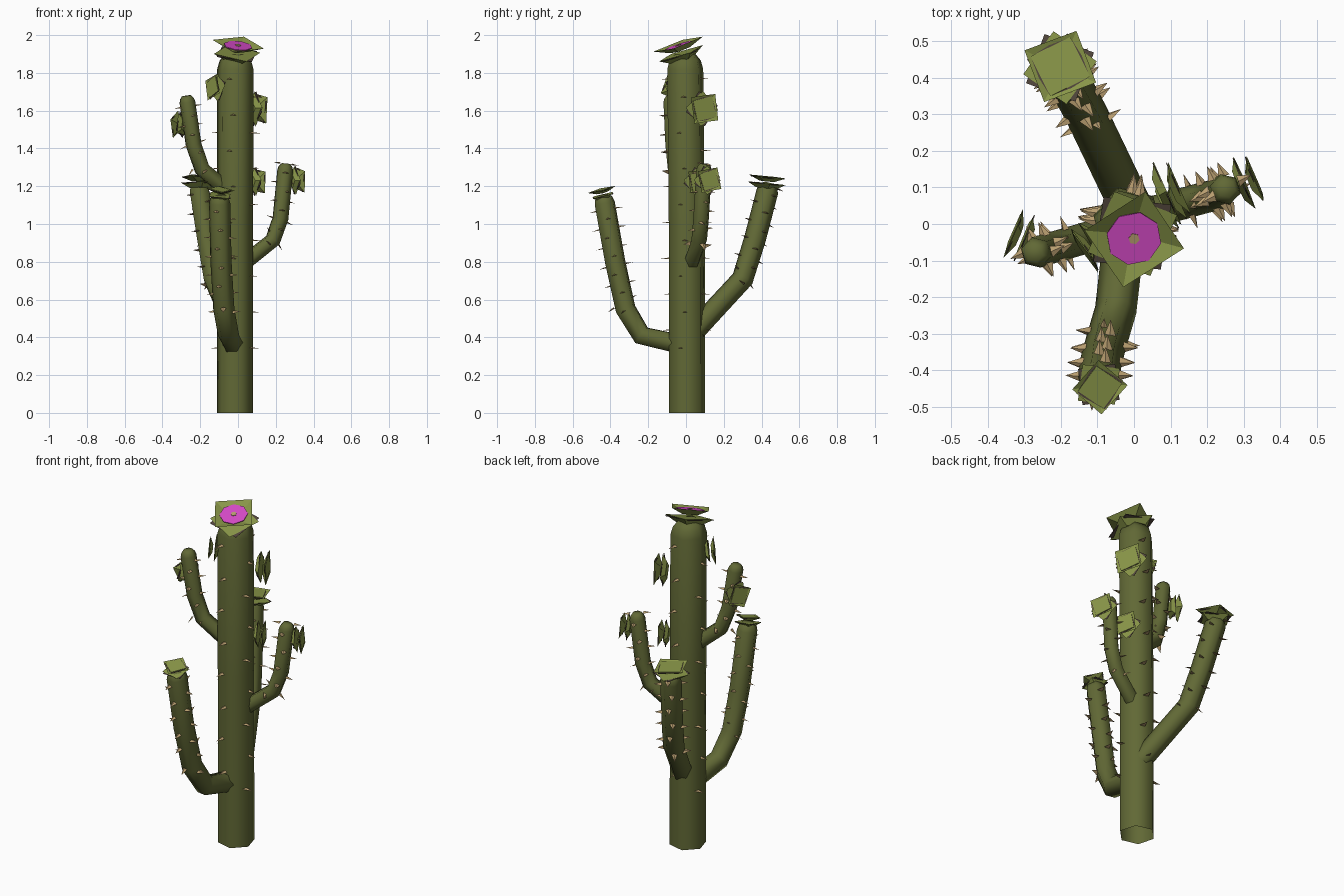
import bpy, bmesh, math
from mathutils import Vector, Matrix

if "Cube" in bpy.data.objects:
    bpy.data.objects.remove(bpy.data.objects["Cube"])

def mat(name, c):
    m = bpy.data.materials.new(name)
    m.diffuse_color = (*c, 1)
    m.use_nodes = True
    m.node_tree.nodes["Principled BSDF"].inputs["Base Color"].default_value = m.diffuse_color
    return m

GREEN = mat("cactus green", (0.12, 0.14, 0.036))
BUD = mat("bud light green", (0.25, 0.305, 0.065))
BROWN = mat("bud brown", (0.085, 0.062, 0.045))
PINK = mat("flower magenta", (0.68, 0.07, 0.58))
TAN = mat("spine tan", (0.48, 0.34, 0.16))

def finish(bm, name, mats, smooth=False):
    bmesh.ops.recalc_face_normals(bm, faces=bm.faces)
    me = bpy.data.meshes.new(name)
    bm.to_mesh(me)
    bm.free()
    for m in mats:
        me.materials.append(m)
    for p in me.polygons:
        p.use_smooth = smooth
    ob = bpy.data.objects.new(name, me)
    bpy.context.collection.objects.link(ob)
    return ob

def frame(t, side):
    u = (side - t * side.dot(t)).normalized()
    return u, t.cross(u).normalized()

# six-sided stem swept along a path, open at the bottom, with a chamfered tip
def stem(name, pts, r, side, n_sides=6):
    pts = [Vector(p) for p in pts]
    n = len(pts)
    tang = []
    for i in range(n):
        a = (pts[i] - pts[max(i - 1, 0)]).normalized()
        b = (pts[min(i + 1, n - 1)] - pts[i]).normalized()
        tang.append((a + b).normalized())
    rings = [(p, t, r) for p, t in zip(pts, tang)]
    end, t = pts[-1], tang[-1]
    rings += [(end + t * r * 0.45, t, r * 0.87), (end + t * r * 0.8, t, r * 0.58)]
    bm = bmesh.new()
    loops = []
    for p, t, rad in rings:
        u, v = frame(t, side)
        loops.append([])
        for k in range(n_sides):
            a = k * math.tau / n_sides
            q = p + (u * math.cos(a) + v * math.sin(a)) * rad
            q.z = max(q.z, 0)
            loops[-1].append(bm.verts.new(q))
    for a, b in zip(loops, loops[1:]):
        for k in range(n_sides):
            j = (k + 1) % n_sides
            bm.faces.new((a[k], a[j], b[j], b[k]))
    bm.faces.new(loops[-1])
    finish(bm, name, [GREEN], True)

# flat pointed spines standing on the sides of a stem
def spines(name, pts, r, side, start, step, length, width):
    pts = [Vector(p) for p in pts]
    bm = bmesh.new()
    d, k = start, 0
    for a, b in zip(pts, pts[1:]):
        seg = (b - a).length
        t = (b - a).normalized()
        u, v = frame(t, side)
        while d < seg:
            for j, o in enumerate((u, v, -u, -v)):
                c = a + t * (d + (0.4 * step if j % 2 else -0.1 * step)) + o * r * 0.85
                s = t.cross(o) * width / 2
                c2 = c + s * (0.6 if (k + j) % 2 else -0.6)
                q = [bm.verts.new(x) for x in (c2 - s, c2 + s, c2 + t * 0.008,
                                               c2 + o * (length + r * 0.12) + s * 0.4)]
                for f in ((0, 1, 2), (0, 1, 3), (1, 2, 3), (2, 0, 3)):
                    bm.faces.new([q[i] for i in f])
            d += step
            k += 1
        d -= seg
    finish(bm, name, [TAN])

# square flared plate, optionally hollowed into a shallow bowl; local z is the bud axis
def plate(bm, M, z, size, h, rot, mi, sides=4, low=0.55, bowl=False):
    levels = [(z, low), (z + h, 1)] + ([(z + h * 0.4, 0.55)] if bowl else [])
    rings = []
    for zz, s in levels:
        rad = size * 0.707 * s
        angs = [rot + k * math.tau / sides for k in range(sides)]
        rings.append([bm.verts.new(M @ Vector((rad * math.cos(a), rad * math.sin(a), zz)))
                      for a in angs])
    fs = [bm.faces.new(rings[0][::-1]), bm.faces.new(rings[-1])]
    for a, b in zip(rings, rings[1:]):
        for k in range(sides):
            j = (k + 1) % sides
            fs.append(bm.faces.new((a[k], a[j], b[j], b[k])))
    for f in fs:
        f.material_index = mi

def bud(name, base, normal, size, rot=45, gap=0.035, flower=False):
    M = Matrix.Translation(base) @ Vector(normal).to_track_quat('Z', 'Y').to_matrix().to_4x4()
    rot = math.radians(rot)
    h = 0.17 * size
    bm = bmesh.new()
    plate(bm, M, 0, size * 0.95, h, rot + 0.6, 0)
    plate(bm, M, h * 0.8, size * 0.95, 0.003, rot + 0.85, 1, low=0.98)
    plate(bm, M, gap - 0.004, size, h, rot, 0, low=0.4, bowl=True)
    plate(bm, M, gap + h * 0.55, size * 0.87, 0.003, rot + 0.2, 1, low=0.98) if not flower else None
    if not flower:
        plate(bm, M, gap + h * 0.7, size * 0.8, 0.003, rot + 0.1, 0, low=1)
    else:
        # magenta bloom with a small tan centre
        plate(bm, M, gap + h * 0.55, 0.108, 0.004, rot, 2, sides=8, low=1)
        plate(bm, M, gap + h * 0.55 + 0.003, 0.022, 0.004, rot, 3, sides=6, low=1)
    finish(bm, name, [BUD, BROWN, PINK, TAN])

# trunk
W = math.radians(-14)
side = Vector((math.cos(W), math.sin(W), 0))
trunk = [(-0.016, 0.005, 0), (-0.016, 0.004, 1.0), (-0.014, -0.004, 1.82)]
stem("trunk", trunk, 0.099, side)
spines("trunk_spines", trunk, 0.099, side, 0.36, 0.19, 0.042, 0.034)

# arms: path, radius
arms = {
    "front_arm": ([(-0.03, -0.06, 0.37), (-0.05, -0.235, 0.41), (-0.075, -0.32, 0.55),
                   (-0.09, -0.375, 0.8), (-0.097, -0.43, 1.11)], 0.057),
    "back_arm": ([(-0.01, 0.05, 0.44), (-0.13, 0.30, 0.71), (-0.165, 0.365, 0.92),
                  (-0.203, 0.43, 1.17)], 0.058),
    "right_arm": ([(0.04, 0.03, 0.80), (0.185, 0.07, 0.915), (0.225, 0.08, 1.03),
                   (0.25, 0.095, 1.285)], 0.043),
    "left_arm": ([(-0.07, -0.02, 1.19), (-0.19, -0.055, 1.29), (-0.235, -0.068, 1.42),
                  (-0.268, -0.078, 1.645)], 0.043),
}
for name, (pts, r) in arms.items():
    d = Vector(pts[-1]) - Vector(pts[0])
    s = Vector((-d.y, d.x, 0)).normalized()
    stem(name, pts, r, s)
    first = {"front_arm": 0.34, "back_arm": 0.36}.get(name, 0.16)
    spines(name + "_spines", pts, r, s, first, 0.1, 0.036, 0.032)

# buds and crowning flower
bud("top_flower", (-0.008, -0.016, 1.872), (0.11, -0.33, 1), 0.198, -30, 0.055, True)
bud("front_arm_bud", (-0.098, -0.435, 1.135), (0.1, -0.25, 1), 0.108, -18, 0.035)
bud("back_arm_bud", (-0.203, 0.425, 1.19), (0.02, 0.1, 1), 0.152, 77, 0.04)
bud("right_arm_bud", (0.285, 0.105, 1.23), (0.9, 0.38, 0.05), 0.115, 55)
bud("left_arm_bud", (-0.285, -0.045, 1.525), (-0.9, 0.38, 0.05), 0.11, 20)
bud("upper_trunk_bud", (0.07, 0.075, 1.61), (0.9, 0.4, 0), 0.14, 52, 0.04)
bud("lower_trunk_bud", (0.075, 0.05, 1.225), (0.9, 0.4, 0), 0.115, 50)
bud("left_trunk_bud", (-0.095, -0.045, 1.72), (-0.8, -0.55, 0.1), 0.11, 65)
